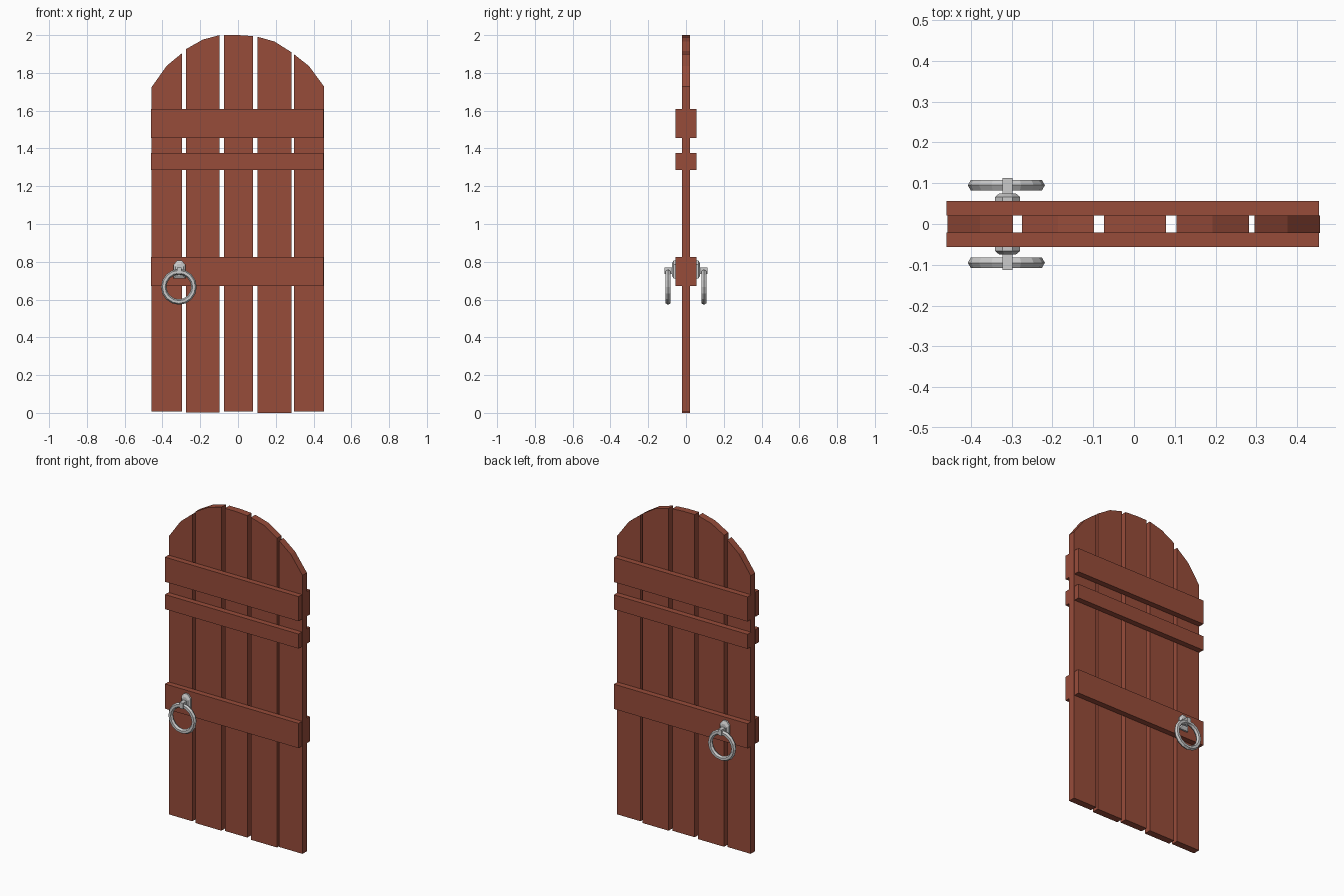
import bpy, bmesh
from math import pi

if "Cube" in bpy.data.objects:
    bpy.data.objects.remove(bpy.data.objects["Cube"])

wood = bpy.data.materials.new("wood")
wood.diffuse_color = (0.31, 0.072, 0.042, 1)
wood.use_nodes = True
wood.node_tree.nodes["Principled BSDF"].inputs["Base Color"].default_value = wood.diffuse_color


def loft(name, rings, mat=None):
    """Solid through a series of (y, [(x, z), ...]) outlines."""
    bm = bmesh.new()
    loops = [[bm.verts.new((x, y, z)) for x, z in pts] for y, pts in rings]
    n = len(loops[0])
    for a, b in zip(loops, loops[1:]):
        for i in range(n):
            j = (i + 1) % n
            bm.faces.new((a[i], a[j], b[j], b[i]))
    bm.faces.new(loops[0])
    bm.faces.new(loops[-1])
    bmesh.ops.recalc_face_normals(bm, faces=bm.faces)
    me = bpy.data.meshes.new(name)
    bm.to_mesh(me)
    bm.free()
    ob = bpy.data.objects.new(name, me)
    bpy.context.collection.objects.link(ob)
    if mat:
        me.materials.append(mat)
    return ob


def box(name, x0, x1, y0, y1, z0, z1, mat=None):
    pts = [(x0, z0), (x1, z0), (x1, z1), (x0, z1)]
    return loft(name, [(y0, pts), (y1, pts)], mat)


# Vertical planks: left, right, bottom, then top heights at left, middle, right
planks = [
    (-0.457, -0.297, 0.007, 1.725, 1.838, 1.904),
    (-0.275, -0.098, 0.002, 1.926, 1.976, 2.0),
    (-0.074, 0.079, 0.007, 2.0, 2.0, 1.995),
    (0.104, 0.282, 0.0, 1.991, 1.966, 1.910),
    (0.296, 0.456, 0.007, 1.899, 1.836, 1.727),
]
for x0, x1, zb, za, zm, zc in planks:
    pts = [(x0, zb), (x1, zb), (x1, zc), ((x0 + x1) / 2, zm), (x0, za)]
    loft("plank", [(-0.022, pts), (0.021, pts)], wood)

# Cross battens and ring handles, on front and back
CX = -0.31
for side, label in ((-1, "front"), (1, "back")):
    for z0, z1 in ((1.456, 1.608), (1.287, 1.377), (0.672, 0.825)):
        box(label + "_batten", -0.46, 0.453, side * 0.021, side * 0.056, z0, z1, wood)

    # Pointed back plate with a chamfered face
    def plate(s):
        return [(CX + s * x, 0.755 + s * z) for x, z in
                ((-0.031, -0.044), (0.031, -0.044), (0.031, 0.03), (0.012, 0.052),
                 (-0.012, 0.052), (-0.031, 0.03))]
    loft(label + "_handle_plate", [(side * 0.054, plate(1)), (side * 0.066, plate(1)),
                                   (side * 0.075, plate(0.65))])
    # Pin that holds the ring
    box(label + "_handle_pin", CX - 0.012, CX + 0.012,
        side * 0.06, side * 0.113, 0.734, 0.77)
    # Ring
    bpy.ops.mesh.primitive_torus_add(
        location=(CX - 0.003, side * 0.095, 0.667), rotation=(pi / 2, 0, 0),
        major_radius=0.08, minor_radius=0.0145, major_segments=16, minor_segments=6)
    bpy.context.object.name = label + "_handle_ring"
